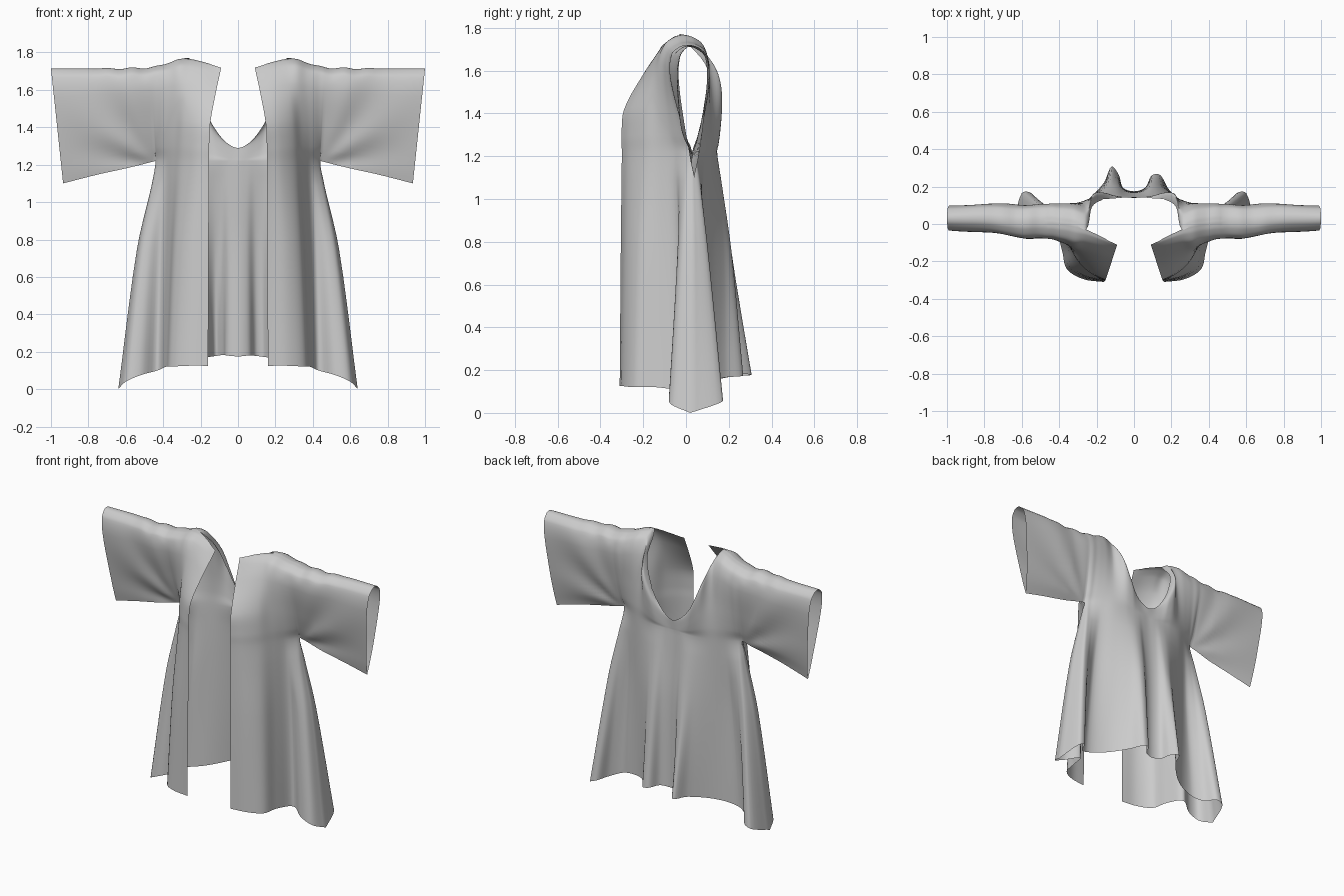
import bpy, bmesh, math
from mathutils import Vector as V

if "Cube" in bpy.data.objects:
    bpy.data.objects.remove(bpy.data.objects["Cube"])

def spline(pts, k):
    """Smooth curve through points, k steps per segment, tangents by chord length."""
    d = [max((b - a).length, 1e-6) for a, b in zip(pts, pts[1:])]
    n = len(pts)
    m = []
    for i in range(n):
        a, b = max(i - 1, 0), min(i + 1, n - 1)
        m.append((pts[b] - pts[a]) / sum(d[a:b]))
    out = []
    for i in range(n - 1):
        for j in range(k):
            t = j / k
            out.append(pts[i] * (2*t**3 - 3*t**2 + 1) + m[i] * d[i] * (t**3 - 2*t**2 + t)
                       + pts[i+1] * (3*t**2 - 2*t**3) + m[i+1] * d[i] * (t**3 - t**2))
    return out + [pts[-1]]

bm = bmesh.new()

def loft(rows, ku, kv, mirror=False):
    """Smooth sheet through a grid of control rows, optionally mirrored in x."""
    rows = [spline(r, ku) for r in rows]
    cols = [spline(list(c), kv) for c in zip(*rows)]
    for s in ((1, -1) if mirror else (1,)):
        g = [[bm.verts.new((p.x * s, p.y, p.z)) for p in c] for c in cols]
        for a, b in zip(g, g[1:]):
            for i in range(len(a) - 1):
                bm.faces.new((a[i], b[i], b[i+1], a[i+1]))

# how far the cloth bulges between underarm height and shoulder: side and neck
T = (0, .15, .4, .75, .92, .985, 1)
SIDE = (0, .027, .06, .092, .08, .038, 0)
NECK = (0, .03, .065, .035, .01, .002, 0)

def rise(low, top, sign, side, neck=0):
    out = []
    for t, a, b in zip(T, SIDE, NECK):
        p = low.lerp(top, t)
        p.y += sign * (a * side + b * neck)
        p.x += .3 * b * neck
        out.append(p)
    return out

def row(*pts, z=None):
    return [V((*p, z)) if z else V(p) for p in pts]

# front panel: opening edge to side seam
f_hem = row((.16, -.31, .125), (.27, -.295, .125), (.36, -.24, .12), (.385, -.14, .12),
            (.43, -.02, .10), (.52, -.075, .075), (.60, -.07, .04), (.64, .02, 0))
f_mid = row((.157, -.305), (.26, -.28), (.335, -.22), (.365, -.12),
            (.41, -.03), (.475, -.04), (.52, -.025), (.54, .03), z=.75)
f_arm = row((.155, -.30), (.23, -.265), (.30, -.2), (.345, -.12),
            (.38, -.06), (.41, -.02), (.43, .01), (.44, .03), z=1.22)
f_top = row((.09, -.11, 1.72), (.17, -.07, 1.745), (.255, -.03, 1.765), (.31, -.01, 1.765),
            (.36, 0, 1.75), (.40, .005, 1.735), (.435, .01, 1.725), (.47, .01, 1.72))
f_up = []
for i, (lo, hi) in enumerate(zip(f_arm, f_top)):
    w = min(1, i / 3)
    f_up.append(rise(lo, hi, -1, w, 1 - w))
seam = V((.462, .03, 1.09))
f_low = [a.lerp(b, .72) for a, b in zip(f_mid, f_arm)]
f_low[-1] = seam
loft([f_hem, f_mid, f_low] + [list(r) for r in zip(*f_up)], 5, 5, True)

# back panel: centre back to side seam, then made full width
b_hem = row((0, .175, .175), (.06, .195, .18), (.095, .26, .178), (.14, .262, .172), (.19, .18, .165),
            (.30, .09, .14), (.43, .05, .11), (.51, .09, .08), (.55, .165, .07), (.60, .165, .05),
            (.64, .02, 0))
b_mid = row((0, .17), (.05, .18), (.09, .21), (.13, .21), (.18, .175), (.28, .11),
            (.38, .06), (.44, .08), (.475, .10), (.51, .10), (.54, .03), z=.75)
b_arm = row((0, .14), (.05, .143), (.09, .145), (.135, .145), (.19, .14), (.27, .12),
            (.34, .09), (.38, .07), (.405, .055), (.425, .045), (.44, .03), z=1.22)
b_top = row((0, .145, 1.29), (.06, .14, 1.318), (.115, .135, 1.38), (.165, .13, 1.47), (.225, .09, 1.63),
            (.255, -.03, 1.765), (.31, -.01, 1.765), (.36, 0, 1.75), (.40, .005, 1.735),
            (.435, .01, 1.725), (.47, .01, 1.72))
b_up = [rise(lo, hi, 1, min(1, i / 5) ** 2) for i, (lo, hi) in enumerate(zip(b_arm, b_top))]
b_low = [a.lerp(b, .72) for a, b in zip(b_mid, b_arm)]
b_low[-1] = seam
full = []
for r in [b_hem, b_mid, b_low] + [list(r) for r in zip(*b_up)]:
    left = [V((-p.x, p.y, p.z)) for p in r[:0:-1]]
    if r is b_hem:                     # the left back fold is deeper
        left[-2] += V((.015, 0, .005))
        left[-3] += V((.02, .045, .005))
        left[-4] += V((.025, .035, .005))
    full.append(left + r)
loft(full, 5, 5)

# sleeves: teardrop sections from the armhole to the cuff
sections = []
for lo, hi, w in (((.44, .03, 1.22), (.47, .01, 1.72), 1),
                  ((.58, .03, 1.185), (.60, .015, 1.715), .95),
                  ((.76, .035, 1.145), (.80, .025, 1.715), .82),
                  ((.935, .04, 1.10), (1, .03, 1.715), .72)):
    front = rise(V(lo), V(hi), -1, w)
    back = rise(V(lo), V(hi), 1, w)
    sections.append(front + back[-2::-1])
loft(sections, 5, 9, True)

# cloth wrinkles: folds fanning from the underarm and puckers along the shoulder
for v in bm.verts:
    x, y, z = abs(v.co.x), v.co.y, v.co.z
    if z > 1.05 and x > .44:
        a = math.atan2(z - 1.2, x - .42)
        w = min(1, max(0, (x - .47) / .12)) * min(1, max(0, (1 - x) / .3))
        v.co.y += .007 * w * math.sin(a * 9)
    if z > 1.66 and .28 < x < .8:
        v.co.z += .005 * math.sin(x * 47) * math.sin((x - .28) / .52 * math.pi)

bmesh.ops.remove_doubles(bm, verts=bm.verts[:], dist=.003)
bmesh.ops.recalc_face_normals(bm, faces=bm.faces[:])
mesh = bpy.data.meshes.new("robe")
bm.to_mesh(mesh)
bm.free()
robe = bpy.data.objects.new("robe", mesh)
bpy.context.collection.objects.link(robe)
bpy.context.view_layer.objects.active = robe
robe.select_set(True)
bpy.ops.object.shade_smooth_by_angle(angle=math.radians(70))
